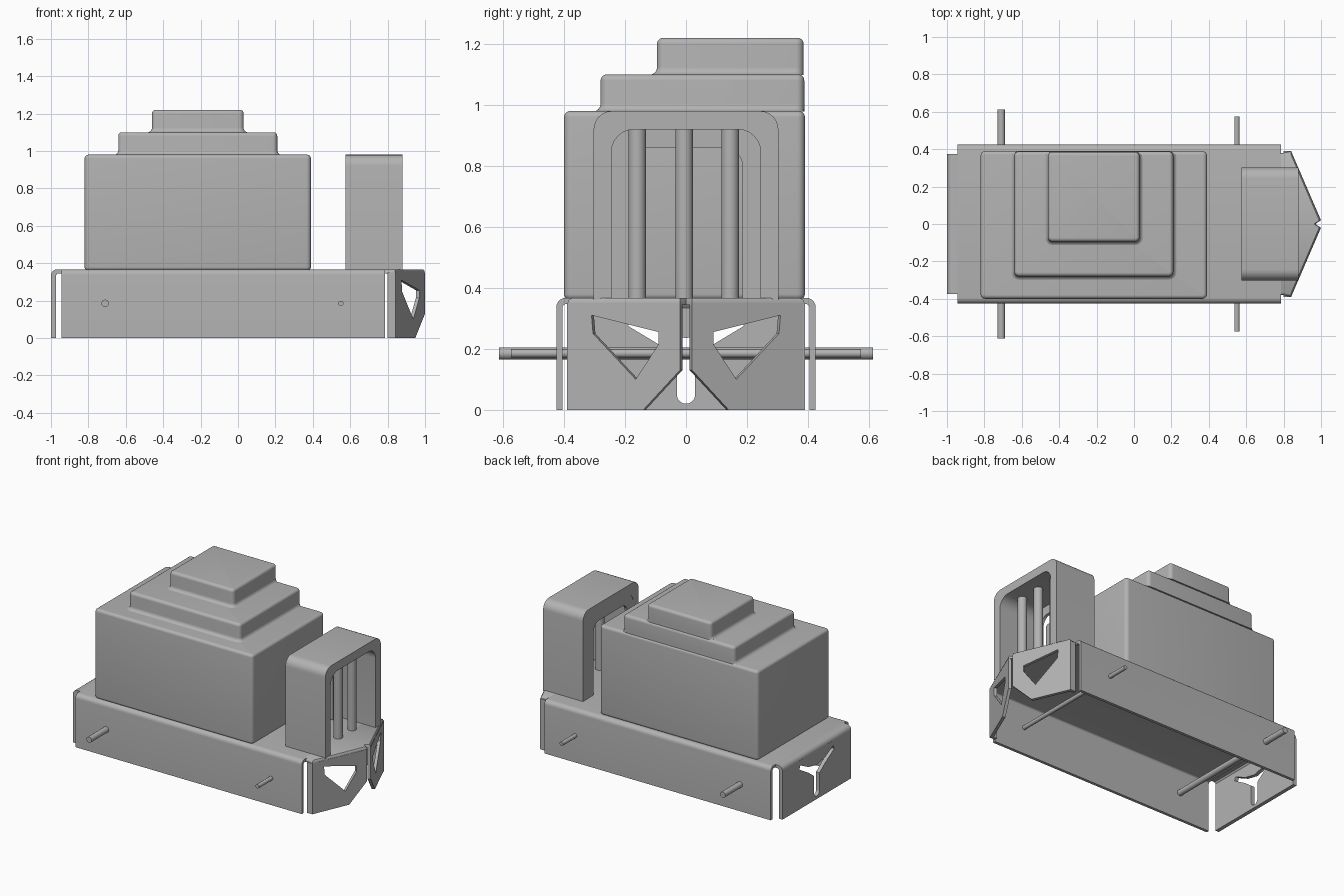
import bpy, bmesh, math
from mathutils import Vector, Matrix

cube = bpy.data.objects.get("Cube")
if cube:
    bpy.data.objects.remove(cube, do_unlink=True)

grey = bpy.data.materials.new("plain_grey")
grey.use_nodes = True
grey.diffuse_color = (0.45, 0.45, 0.45, 1)
bsdf = next(n for n in grey.node_tree.nodes if n.type == 'BSDF_PRINCIPLED')
bsdf.inputs["Base Color"].default_value = (0.45, 0.45, 0.45, 1)

X, Y, Z = Vector((1, 0, 0)), Vector((0, 1, 0)), Vector((0, 0, 1))
parts = []


def add(name, mesh):
    mesh.materials.clear()
    mesh.materials.append(grey)
    ob = bpy.data.objects.new(name, mesh)
    bpy.context.collection.objects.link(ob)
    parts.append(ob)
    return ob


def plate(name, loops, centre, u, thick, v=Z):
    """Flat outline with holes, thickened evenly about its plane."""
    cu = bpy.data.curves.new(name, 'CURVE')
    cu.dimensions, cu.fill_mode, cu.extrude = '2D', 'BOTH', thick / 2
    for loop in loops:
        sp = cu.splines.new('POLY')
        sp.points.add(len(loop) - 1)
        for p, (a, b) in zip(sp.points, loop):
            p.co = (a, b, 0, 1)
        sp.use_cyclic_u = True
    tmp = bpy.data.objects.new(name + "_outline", cu)
    bpy.context.collection.objects.link(tmp)
    dg = bpy.context.evaluated_depsgraph_get()
    mesh = bpy.data.meshes.new_from_object(tmp.evaluated_get(dg))
    bpy.data.objects.remove(tmp, do_unlink=True)
    bm = bmesh.new()
    bm.from_mesh(mesh)
    bmesh.ops.remove_doubles(bm, verts=bm.verts, dist=1e-5)
    bmesh.ops.recalc_face_normals(bm, faces=bm.faces)
    m = Matrix((u, v, u.cross(v))).transposed().to_4x4()
    m.translation = centre
    bm.transform(m)
    bm.to_mesh(mesh)
    bm.free()
    return add(name, mesh)


def arc(cx, cy, r, a0, a1, n=6):
    return [(cx + r * math.cos(math.radians(a0 + (a1 - a0) * i / n)),
             cy + r * math.sin(math.radians(a0 + (a1 - a0) * i / n))) for i in range(n + 1)]


def arch(half, top, r, base):
    return ([(-half, base)] + arc(r - half, top - r, r, 180, 90)
            + arc(half - r, top - r, r, 90, 0) + [(half, base)])


def loft(name, rings):
    bm = bmesh.new()
    vs = [[bm.verts.new(p) for p in ring] for ring in rings]
    n = len(vs[0])
    for a, b in zip(vs, vs[1:]):
        for i in range(n):
            bm.faces.new((a[i], a[(i + 1) % n], b[(i + 1) % n], b[i]))
    bm.faces.new(vs[0][::-1])
    bm.faces.new(vs[-1])
    bmesh.ops.recalc_face_normals(bm, faces=bm.faces)
    mesh = bpy.data.meshes.new(name)
    bm.to_mesh(mesh)
    bm.free()
    return add(name, mesh)


def rod(name, centre, r, length, axis):
    bm = bmesh.new()
    bmesh.ops.create_cone(bm, cap_ends=True, segments=24, radius1=r, radius2=r, depth=length)
    bm.transform(Matrix.Translation(centre) @ Z.rotation_difference(axis).to_matrix().to_4x4())
    mesh = bpy.data.meshes.new(name)
    bm.to_mesh(mesh)
    bm.free()
    return add(name, mesh)


# Stepped housing: each tier has rounded top edges and a flared or rounded foot
def tier(name, x0, x1, y0, y1, z0, z1, flare):
    r = 0.025
    if flare:
        profile = [(r + c, z0 + r + s) for c, s in arc(0, 0, r, 270, 180)]
    else:
        profile = [(c - 0.02, z0 + 0.02 + s) for c, s in arc(0, 0, 0.02, 270, 360)]
    profile += [(c - 0.02, z1 - 0.02 + s) for c, s in arc(0, 0, 0.02, 0, 90)]
    rings = []
    for o, z in profile:
        k = max(r + o, 0.004)
        a, b, c, d = x0 - o, x1 + o, y0 - o, y1 + min(o, 0)
        pts = (arc(b - k, d - k, k, 0, 90) + arc(a + k, d - k, k, 90, 180)
               + arc(a + k, c + k, k, 180, 270) + arc(b - k, c + k, k, 270, 360))
        rings.append([(px, py, z) for px, py in pts])
    loft(name, rings)


tier("housing_lower", -0.82, 0.39, -0.40, 0.39, 0.36, 0.98, False)
tier("housing_middle", -0.64, 0.21, -0.28, 0.388, 0.979, 1.10, True)
tier("housing_top", -0.46, 0.03, -0.095, 0.386, 1.099, 1.22, True)

# Chassis channel: deck and two long sides from one folded sheet
plate("chassis_channel",
      [arch(0.425, 0.367, 0.03, 0) + arch(0.405, 0.347, 0.012, 0)[::-1]],
      Vector((-0.08, 0, 0)), Y, 1.73)

# Rear plate with a branched cutout, and its bend up to the deck
half_cut = [(0.03, 0.17), (0.09, 0.215), (0.19, 0.275), (0.18, 0.30), (0.09, 0.255)]
cutout = (arc(0, 0.05, 0.03, 180, 360, 10) + half_cut + [(0, 0.235)]
          + [(-a, b) for a, b in half_cut[::-1]])
w = 0.375
plate("rear_plate", [[(-w, 0), (w, 0), (w, 0.335), (-w, 0.335)], cutout],
      Vector((-0.987, 0, 0)), Y, 0.026)
plate("rear_bend", [arc(-0.967, 0.334, 0.033, 180, 90)
                    + [(-0.94, 0.367), (-0.94, 0.345), (-0.966, 0.345), (-0.974, 0.334)]],
      Vector((0, 0, 0)), X, 2 * w)

# Pointed nose deck with a softened rim
nose = [(0.77, -0.38), (0.80, -0.38), (0.84, -0.388), (0.998, -0.02), (0.97, 0),
        (0.998, 0.02), (0.84, 0.388), (0.80, 0.38), (0.77, 0.38)]
rings = []
for s, z in ((1, 0.344), (1, 0.352), (0.99, 0.361), (0.965, 0.367)):
    rings.append([(0.78 + (x - 0.78) * s, y * s, z) for x, y in nose])
loft("nose_deck", rings)

# Angled nose panels with windows, and the short flanges behind them
window = [(0.31, 0.31), (0.09, 0.255), (0.09, 0.215), (0.165, 0.10), (0.305, 0.25)]
panel = [(0.39, 0), (0.14, 0), (0.02, 0.13), (0.02, 0.35), (0.39, 0.35)]
for side, s in (("right", -1), ("left", 1)):
    u = Vector((0.16, -s * 0.37, 0))
    stretch = u.length / 0.37
    u.normalize()
    inward = u.cross(Z) * s
    loops = [[((0.39 - y) * stretch, z) for y, z in lp] for lp in (panel, window)]
    plate("nose_panel_" + side, loops, Vector((0.84, s * 0.39, 0)) + inward * 0.01, u, 0.02)
    plate("nose_flange_" + side, [[(0.80, 0), (0.842, 0), (0.842, 0.35), (0.80, 0.35)]],
          Vector((0, s * 0.38, 0)), X, 0.02)

# Grille tower: open arch, back wall with an opening, three bars
plate("tower_arch", [arch(0.303, 0.98, 0.06, 0.36) + arch(0.245, 0.92, 0.075, 0.36)[::-1]],
      Vector((0.7275, 0, 0)), Y, 0.305)
plate("tower_back_wall", [arch(0.29, 0.96, 0.06, 0.36) + arch(0.185, 0.86, 0.06, 0.36)[::-1]],
      Vector((0.587, 0, 0)), Y, 0.02)
for name, y in (("right", -0.16), ("middle", -0.006), ("left", 0.145)):
    rod("grille_bar_" + name, Vector((0.77, y, 0.642)), 0.029, 0.565, Z)

# Axles
rod("rear_axle", Vector((-0.71, 0, 0.185)), 0.02, 1.226, Y)
rod("front_axle", Vector((0.55, 0, 0.185)), 0.014, 1.148, Y)

bpy.ops.object.select_all(action='DESELECT')
for ob in parts:
    ob.select_set(True)
bpy.context.view_layer.objects.active = parts[0]
bpy.ops.object.shade_smooth_by_angle(angle=math.radians(35))
